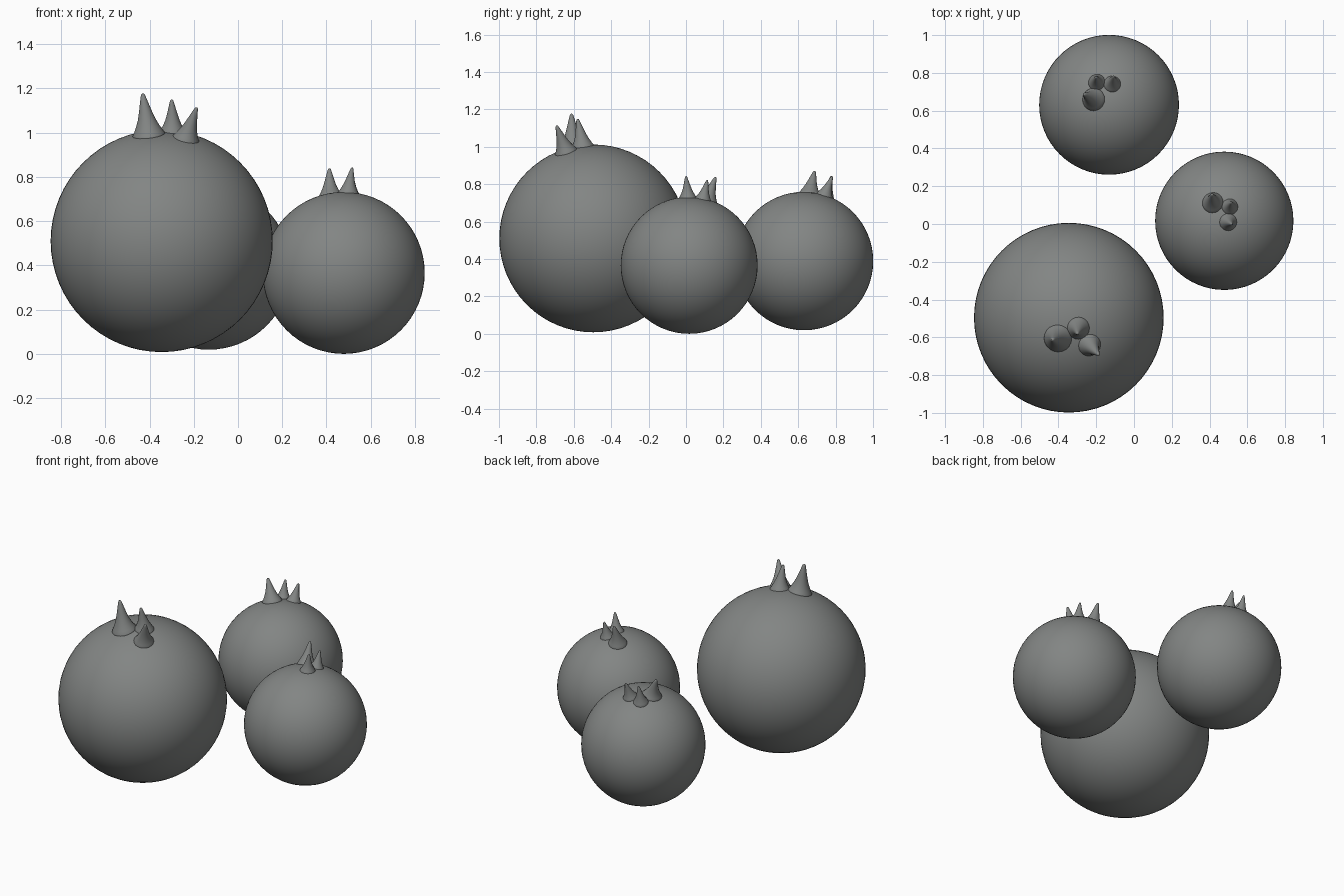
import bpy, bmesh, math
from mathutils import Vector

if "Cube" in bpy.data.objects:
    bpy.data.objects.remove(bpy.data.objects["Cube"])

# Spike outline: (fraction along the axis, fraction of base radius)
PROFILE = [(-0.12, 1.12), (0.0, 1.05), (0.08, 0.92), (0.2, 0.76), (0.36, 0.58),
           (0.55, 0.43), (0.72, 0.31), (0.88, 0.2), (0.97, 0.13), (1.0, 0.06)]

# Dark grey skin
SKIN = bpy.data.materials.new("dark_grey_skin")
SKIN.diffuse_color = (0.225, 0.235, 0.23, 1)
SKIN.use_nodes = True
SKIN.node_tree.nodes["Principled BSDF"].inputs["Base Color"].default_value = SKIN.diffuse_color


def finish(name, bm):
    bmesh.ops.recalc_face_normals(bm, faces=bm.faces)
    mesh = bpy.data.meshes.new(name)
    bm.to_mesh(mesh)
    bm.free()
    mesh.materials.append(SKIN)
    for p in mesh.polygons:
        p.use_smooth = True
    obj = bpy.data.objects.new(name, mesh)
    bpy.context.collection.objects.link(obj)
    return obj


def body(name, centre, radius):
    bm = bmesh.new()
    bmesh.ops.create_uvsphere(bm, u_segments=64, v_segments=32, radius=radius)
    obj = finish(name, bm)
    obj.location = centre


def spike(name, centre, radius, base_xy, base_r, tip, sides=20):
    # Root on the sphere surface; rings turn from surface normal to spike axis
    c, tip = Vector(centre), Vector(tip)
    dx, dy = base_xy[0] - c.x, base_xy[1] - c.y
    normal = Vector((dx, dy, math.sqrt(radius**2 - dx * dx - dy * dy))).normalized()
    root = c + normal * radius
    axis = (tip - root).normalized()
    bm = bmesh.new()
    rings = []
    for t, f in PROFILE:
        d = normal.lerp(axis, min(1, max(0, t * 2))).normalized()
        u = d.cross(Vector((0, 1, 0))).normalized()
        v = d.cross(u)
        mid = root + (tip - root) * t if t > 0 else root + normal * t * 0.1
        rings.append([bm.verts.new(mid + (u * math.cos(a) + v * math.sin(a)) * base_r * f)
                      for a in (2 * math.pi * i / sides for i in range(sides))])
    for lo, hi in zip(rings, rings[1:]):
        for i in range(sides):
            j = (i + 1) % sides
            bm.faces.new((lo[i], lo[j], hi[j], hi[i]))
    bm.faces.new(rings[0][::-1])
    bm.faces.new(rings[-1])
    finish(name, bm)


# Each fruit: name, centre, radius, crown spikes (base xy, base radius, tip)
FRUITS = [
    ("large_fruit", (-0.345, -0.496, 0.51), 0.502, [
        ((-0.404, -0.607), 0.068, (-0.431, -0.612, 1.176)),
        ((-0.294, -0.552), 0.055, (-0.300, -0.580, 1.149)),
        ((-0.234, -0.643), 0.056, (-0.187, -0.692, 1.113))]),
    ("right_fruit", (0.478, 0.017, 0.366), 0.366, [
        ((0.416, 0.114), 0.052, (0.413, 0.158, 0.838)),
        ((0.508, 0.092), 0.040, (0.515, 0.114, 0.822)),
        ((0.499, 0.010), 0.043, (0.516, 0.000, 0.842))]),
    ("back_fruit", (-0.132, 0.631, 0.389), 0.370, [
        ((-0.215, 0.660), 0.056, (-0.265, 0.688, 0.870)),
        ((-0.198, 0.751), 0.042, (-0.200, 0.778, 0.844)),
        ((-0.115, 0.742), 0.042, (-0.108, 0.782, 0.842))]),
]

for name, centre, radius, spikes in FRUITS:
    body(name, centre, radius)
    for i, (xy, r, tip) in enumerate(spikes, 1):
        spike(f"{name}_crown_spike_{i}", centre, radius, xy, r, tip)
